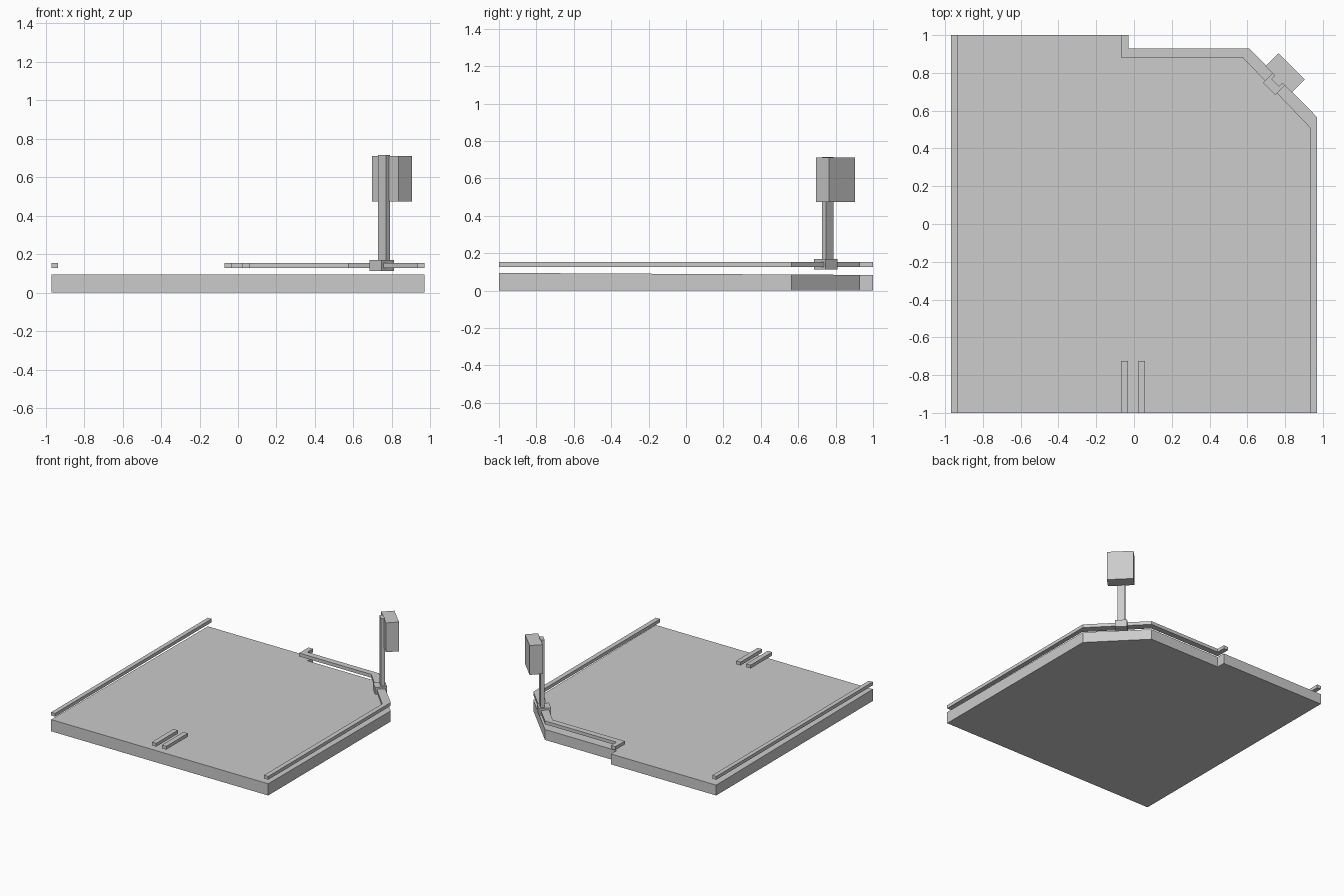
import bpy, bmesh
from math import radians
from mathutils import Matrix

if "Cube" in bpy.data.objects:
    bpy.data.objects.remove(bpy.data.objects["Cube"])


def prism(name, outline, z0, top):
    # extrude a flat outline from z0 up to top (number or function of y)
    bm = bmesh.new()
    face = bm.faces.new([bm.verts.new((x, y, z0)) for x, y in outline])
    ext = bmesh.ops.extrude_face_region(bm, geom=[face])
    for v in ext["geom"]:
        if isinstance(v, bmesh.types.BMVert):
            v.co.z = top(v.co.y) if callable(top) else top
    bmesh.ops.recalc_face_normals(bm, faces=bm.faces)
    return finish(name, bm)


def diagonal_box(name, centre, length, depth, z0, z1):
    # box whose length runs along the chamfered corner
    bm = bmesh.new()
    m = (Matrix.Translation((centre, centre, (z0 + z1) / 2))
         @ Matrix.Rotation(radians(-45), 4, 'Z')
         @ Matrix.Diagonal((length, depth, z1 - z0, 1)))
    bmesh.ops.create_cube(bm, size=1, matrix=m)
    return finish(name, bm)


def finish(name, bm):
    mesh = bpy.data.meshes.new(name)
    bm.to_mesh(mesh)
    bm.free()
    obj = bpy.data.objects.new(name, mesh)
    bpy.context.collection.objects.link(obj)
    return obj


def rect(x0, x1, y0, y1):
    return [(x0, y0), (x1, y0), (x1, y1), (x0, y1)]


RAIL_Z = (0.127, 0.154)

# floor slab, falling slightly toward the back
prism("floor_slab",
      [(-0.97, -1), (0.97, -1), (0.97, 0.565), (0.61, 0.93),
       (-0.03, 0.93), (-0.03, 1), (-0.97, 1)],
      0, lambda y: 0.0895 - 0.0055 * y)

# rails floating above the floor
prism("left_rail", rect(-0.97, -0.935, -1, 1), *RAIL_Z)
prism("corner_rail",
      [(0.97, -1), (0.97, 0.565), (0.61, 0.93), (-0.03, 0.93), (-0.03, 1),
       (-0.07, 1), (-0.07, 0.882), (0.574, 0.882), (0.932, 0.51), (0.932, -1)],
      *RAIL_Z)
for side, x in (("left", -0.07), ("right", 0.02)):
    prism("front_divider_" + side, rect(x, x + 0.039, -1, -0.725), *RAIL_Z)

# post on the chamfered corner carrying a panel box
diagonal_box("post_collar", 0.747, 0.09, 0.09, 0.113, 0.17)
diagonal_box("post", 0.758, 0.058, 0.03, 0.12, 0.716)
diagonal_box("panel_box", 0.80, 0.198, 0.098, 0.474, 0.711)
